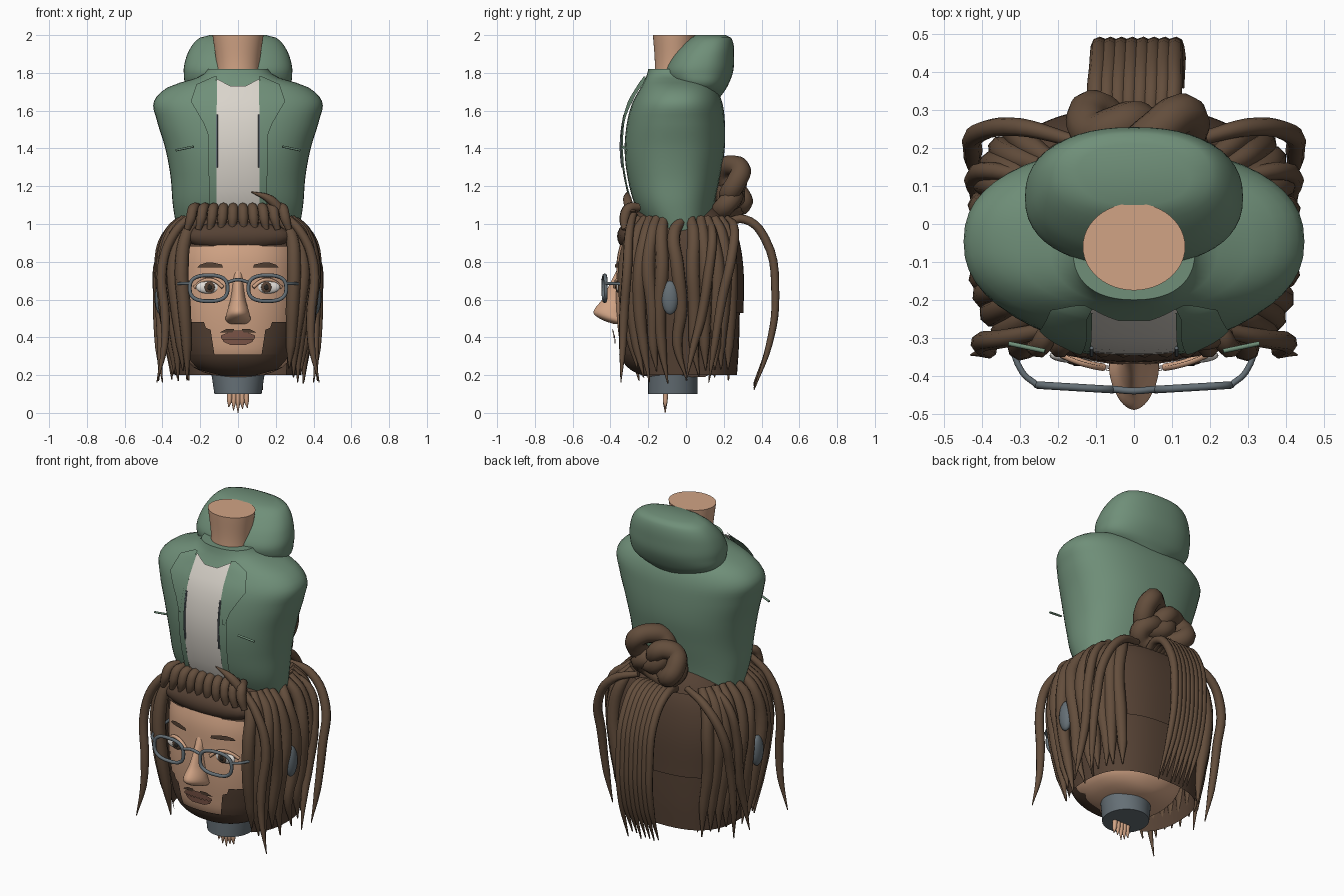
import bpy, bmesh, math, random
from mathutils import Vector

if "Cube" in bpy.data.objects:
    bpy.data.objects.remove(bpy.data.objects["Cube"])
random.seed(4)

def mat(name, c):
    m = bpy.data.materials.new(name)
    m.diffuse_color = (*c, 1)
    m.use_nodes = True
    m.node_tree.nodes["Principled BSDF"].inputs["Base Color"].default_value = m.diffuse_color
    return m
GREEN = mat("green_cloth", (.16, .275, .19)); SKIN = mat("skin", (.64, .37, .235))
HAIR = mat("hair", (.09, .053, .034)); LOCK = mat("locks", (.125, .075, .045))
WHITE = mat("shirt_white", (.7, .66, .6)); GREY = mat("slate", (.13, .16, .18))
LIP = mat("lip", (.22, .10, .07)); DARK = mat("dark", (.02, .018, .015)); EYE = mat("eye_white", (.75, .72, .68))

# Profile tables: height, front y, back y, half width
TORSO = [(.95, -.19, .13, .32), (1.1, -.27, .15, .345), (1.25, -.31, .18, .357), (1.4, -.325, .205, .385),
         (1.55, -.31, .205, .43), (1.65, -.28, .19, .445), (1.73, -.235, .15, .36), (1.78, -.21, .09, .2), (1.82, -.2, .05, .16)]
HOOD = [(1.67, .03, .18, .13), (1.72, -.06, .215, .26), (1.8, -.11, .248, .287), (1.88, -.08, .255, .275),
        (1.95, -.02, .252, .24), (1.99, .03, .235, .195), (2.0, .05, .21, .15)]
NECK = [(1.7, -.17, .03, .11), (1.85, -.165, .04, .115), (2.0, -.175, .055, .135)]
HEAD = [(.19, -.2, .1, .1), (.23, -.28, .16, .22), (.3, -.335, .2, .28), (.4, -.355, .22, .31), (.55, -.37, .24, .33),
        (.7, -.37, .25, .335), (.85, -.36, .25, .33), (1.0, -.3, .22, .29), (1.1, -.2, .12, .15)]
SCALP = [(.2, -.3, .27, .335), (.35, -.34, .28, .35), (.55, -.36, .285, .365), (.75, -.36, .285, .375), (.9, -.34, .265, .35),
         (1.0, -.3, .23, .30), (1.08, -.24, .17, .21), (1.12, -.15, .08, .1)]
NOSE = [(.47, -.38, -.3, .045), (.49, -.44, -.3, .065), (.53, -.49, -.3, .06), (.6, -.445, -.3, .04),
        (.68, -.405, -.3, .03), (.76, -.365, -.3, .03)]
BAND = [(.1, -.2, .06, .125), (.2, -.2, .06, .14)]

def section(t, z):
    z = min(max(z, t[0][0]), t[-1][0])
    i = next(k for k in range(len(t) - 1) if z <= t[k + 1][0])
    def slope(k, c):
        a, b = t[max(k - 1, 0)], t[min(k + 1, len(t) - 1)]
        return (b[c] - a[c]) / (b[0] - a[0])
    h = t[i + 1][0] - t[i][0]
    u = (z - t[i][0]) / h
    return [(2*u**3 - 3*u*u + 1)*t[i][c] + (u**3 - 2*u*u + u)*h*slope(i, c) + (3*u*u - 2*u**3)*t[i+1][c]
            + (u**3 - u*u)*h*slope(i + 1, c) for c in (1, 2, 3)]

def point(t, z, deg, n=2.3, off=0):
    f, b, rx = section(t, z)
    c, s = math.cos(math.radians(deg)), math.sin(math.radians(deg))
    p = lambda v: math.copysign(abs(v) ** (2 / n), v)
    return Vector(((rx + off) * p(c), (f + b) / 2 + ((b - f) / 2 + off) * p(s), z))

def front_y(t, x, z, n=2.3):
    f, b, rx = section(t, z)
    return (f + b) / 2 - (b - f) / 2 * max(0, 1 - min(1, abs(x) / rx) ** n) ** (1 / n)

def finish(name, bm, m):
    me = bpy.data.meshes.new(name)
    bm.to_mesh(me); bm.free()
    ob = bpy.data.objects.new(name, me)
    bpy.context.collection.objects.link(ob)
    me.materials.append(m)
    bpy.ops.object.select_all(action='DESELECT')
    bpy.context.view_layer.objects.active = ob
    ob.select_set(True)
    bpy.ops.object.shade_smooth_by_angle(angle=math.radians(40))
    return ob

def grid(bm, rows, closed=False):
    vs = [[bm.verts.new(p) for p in r] for r in rows]
    w = len(vs[0])
    for a, b in zip(vs, vs[1:]):
        for i in range(w if closed else w - 1):
            j = (i + 1) % w
            bm.faces.new((a[i], a[j], b[j], b[i]))
    return vs

def shell(name, t, m, z0=None, z1=None, a0=0, a1=360, off=0, n=2.3, steps=24, cap=True):
    z0, z1 = z0 or t[0][0], z1 or t[-1][0]
    full = a1 - a0 == 360
    count = 48 if full else 40
    bm = bmesh.new()
    vs = grid(bm, [[point(t, z0 + (z1 - z0) * k / steps, a0 + (a1 - a0) * i / count, n, off)
                    for i in range(count + (not full))] for k in range(steps + 1)], full)
    if full and cap:
        bm.faces.new(vs[0][::-1]); bm.faces.new(vs[-1])
    return finish(name, bm, m)

def patch(name, t, m, rows, off, s=1, cols=12):
    """Panel laid on the front of a profile; rows are (z, x left, x right)."""
    fine = []
    for a, b in zip(rows, rows[1:]):
        fine += [[a[c] + (b[c] - a[c]) * k / 5 for c in range(3)] for k in range(5)]
    fine.append(rows[-1])
    pts = []
    for z, l, r in fine:
        xs = [s * (l + (r - l) * i / cols) for i in range(cols + 1)][::s]
        pts.append([(x, front_y(t, x, z) - off, z) for x in xs])
    bm = bmesh.new()
    grid(bm, pts)
    return finish(name, bm, m)

def tubes(name, paths, m, r, radii=None, cyclic=False, sides=2):
    cu = bpy.data.curves.new(name, 'CURVE')
    cu.dimensions = '3D'; cu.bevel_depth = r; cu.bevel_resolution = sides; cu.resolution_u = 5; cu.use_fill_caps = True
    for p in paths:
        sp = cu.splines.new('BEZIER')
        sp.bezier_points.add(len(p) - 1)
        sp.use_cyclic_u = cyclic
        for i, (bp, co) in enumerate(zip(sp.bezier_points, p)):
            bp.co = co
            bp.handle_left_type = bp.handle_right_type = 'AUTO'
            bp.radius = radii[i] if radii else 1
    ob = bpy.data.objects.new(name, cu)
    bpy.context.collection.objects.link(ob)
    cu.materials.append(m)
    bpy.ops.object.select_all(action='DESELECT')
    bpy.context.view_layer.objects.active = ob
    ob.select_set(True)
    bpy.ops.object.convert(target='MESH')
    bpy.ops.object.shade_smooth_by_angle(angle=math.radians(50))

def ball(name, loc, scale, m):
    bm = bmesh.new()
    bmesh.ops.create_uvsphere(bm, u_segments=20, v_segments=12, radius=1)
    for v in bm.verts:
        v.co = Vector(loc) + v.co * Vector(scale)
    return finish(name, bm, m)

# Clothing and neck
shell("jacket", TORSO, GREEN, steps=36)
shell("hood", HOOD, GREEN)
shell("upper_neck", NECK, SKIN, n=2)
patch("shirt", TORSO, WHITE, [(1.02, -.12, .12), (1.4, -.12, .12), (1.73, -.115, .115)], .02)
for s in (-1, 1):
    patch("shirt_corner", TORSO, WHITE, [(1.73, .04, .115), (1.765, .105, .115)], .02, s)
    patch("lapel", TORSO, GREEN, [(1.45, .14, .15), (1.53, .135, .18), (1.65, .125, .25), (1.74, .125, .22), (1.78, .11, .13)], .032, s)
    patch("jacket_edge", TORSO, GREEN, [(1.02, .115, .15), (1.5, .115, .16), (1.76, .11, .14)], .026, s)
    tubes("zip", [[(s * .112, front_y(TORSO, .112, z) - .028, z) for z in (1.3, 1.4, 1.5, 1.58)]], GREY, .005)
    tubes("pocket", [[(s * .235, -.335, 1.41), (s * .33, -.315, 1.39)]], GREEN, .006)

# Head, neck band and the skin spikes beneath
shell("head", HEAD, SKIN, steps=36)
shell("nose", NOSE, SKIN, n=1.8)
shell("neck_band", BAND, GREY, n=2, steps=2)
tubes("neck_skin", [[(x, -.105, .13), (x, -.11, .06), (x * 1.1, -.11, z)] for x, z in
      ((-.045, .03), (-.022, .012), (0, 0), (.022, .02), (.045, .025))], SKIN, .014, (1, .9, .15))

# Beard, lips, brows, eyes
patch("beard_chin", HEAD, HAIR, [(.195, -.08, .08), (.23, -.21, .21), (.31, -.28, .28)], .016, cols=20)
for s in (-1, 1):
    patch("beard_cheek", HEAD, HAIR, [(.31, .125, .28), (.44, .145, .315), (.45, .17, .315), (.48, .18, .32)], .016, s)
    patch("moustache", HEAD, HAIR, [(.425, .03, .1), (.445, .02, .06)], .03, s)
    patch("eyebrow", HEAD, HAIR, [(.77, .08, .215), (.785, .085, .2), (.795, .13, .17)], .012, s)
    y = front_y(HEAD, .155, .665)
    ball("eye", (s * .155, y, .665), (.068, .02, .034), EYE)
    ball("iris", (s * .15, y - .016, .665), (.028, .009, .029), HAIR)
    ball("pupil", (s * .15, y - .023, .665), (.013, .005, .014), DARK)
    tubes("eyelid", [[(s * (.155 + .075 * k), front_y(HEAD, .155 + .075 * k, .67) - .012, .665 + .04 * (1 - k * k))
                      for k in (-1, -.5, 0, .5, 1)]], SKIN, .01)
    # Glasses and ear piece
    ring = []
    for i in range(16):
        a = math.tau * i / 16
        dx, dz = [math.copysign(abs(v) ** .75, v) for v in (math.cos(a), math.sin(a))]
        x = .155 + .1 * dx
        ring.append((s * x, -.44 + .06 * x, .66 + .068 * dz))
    tubes("glasses_rim", [ring], GREY, .01, cyclic=True)
    tubes("glasses_arm", [[(s * .255, -.425, .685), (s * .295, -.39, .685), (s * .33, -.28, .68), (s * .36, -.12, .67)]], GREY, .008)
    ball("ear_piece", (s * .41, -.085, .61), (.03, .045, .09), GREY)
tubes("glasses_bridge", [[(-.06, -.435, .69), (0, -.44, .705), (.06, -.435, .69)]], GREY, .009)
patch("upper_lip", HEAD, LIP, [(.395, -.09, .09), (.41, -.09, .09), (.435, -.03, .03)], .028)
patch("lower_lip", HEAD, LIP, [(.36, -.04, .04), (.375, -.075, .075), (.392, -.085, .085)], .026)

# Hair shells
shell("hair_back", SCALP, HAIR, .2, .88, -46, 226, n=2.6)
shell("hair_crown", SCALP, HAIR, .88, 1.12, n=2.6, cap=False)
shell("hair_back_upper", SCALP, HAIR, .53, 1.0, 35, 145, off=.02, n=2.6)

# Hanging locks down both sides, set apart so the hair shell shows between
R = (.7, 1, 1.1, 1.05, .8, .1)
for s in (-1, 1):
    paths = []
    for i in range(11):
        a = -47 + 93 * i / 10
        end = random.uniform(.15, .24)
        p = []
        for k, z in enumerate((1.03, .95, .78, .55, .36, end)):
            v = point(SCALP, max(z, .2), a + random.uniform(-2, 2), 2.7, (.02, .03, .03, .022, .012, .015)[k])
            p.append((s * v.x, v.y, z))
        paths.append(p)
    tubes("side_locks", paths, LOCK, .034, R)
    tubes("loose_locks", [
        [(s * .16, .22, 1.03), (s * .3, .255, .98), (s * .41, .24, .82), (s * .425, .19, .6), (s * .42, .15, .35), (s * .4, .12, .16)],
        [(s * .2, -.27, 1.08), (s * .33, -.3, .96), (s * .4, -.31, .78), (s * .385, -.33, .5), (s * .39, -.335, .35), (s * .43, -.345, .16)],
        [(s * .26, .12, 1.03), (s * .38, .14, .94), (s * .42, .12, .75), (s * .41, .08, .5), (s * .41, .04, .35), (s * .42, 0, .17)]],
        LOCK, .024, R)

# Rolled fringe with short locks over the forehead
ball("fringe_roll", (0, -.28, .935), (.285, .085, .08), HAIR)
tubes("fringe_locks", [[(x * .85, -.25, 1.09), (x * .95, -.305, 1.08), (x, -.325, 1.03), (x * 1.08, -.325, .97)]
      for x in [-.25 + .5 * i / 9 for i in range(10)]], LOCK, .028, (.8, 1, 1, .6))
tubes("tuft", [[(.24, -.29, 1.05), (.17, -.31, 1.13), (.07, -.31, 1.17)]], LOCK, .03, (1, .8, .1))

# Bun and ponytail at the back
def loop(cx, cy, cz, rx, rz, tilt):
    return [(cx + rx * math.cos(a), cy + tilt * math.cos(a) + .03 * math.sin(2 * a), cz + rz * math.sin(a))
            for a in [math.tau * i / 8 for i in range(8)]]
tubes("bun", [loop(.06, .245, 1.22, .085, .09, .02), loop(-.05, .255, 1.17, .075, .075, -.02),
              loop(.02, .22, 1.11, .12, .05, 0)], LOCK, .055, cyclic=True, sides=3)
tubes("ponytail", [[(x * .8, .2, 1.0), (x, .31, 1.025), (x + .005, .42, .92), (x + .01, .473, .62), (x + .02, .44, .36),
      (x + .03, .36, .13 + random.uniform(-.01, .03))] for x in [-.1 + .2 * i / 7 for i in range(8)]], LOCK, .021, (1, 1.1, 1.1, 1, .8, .15))
